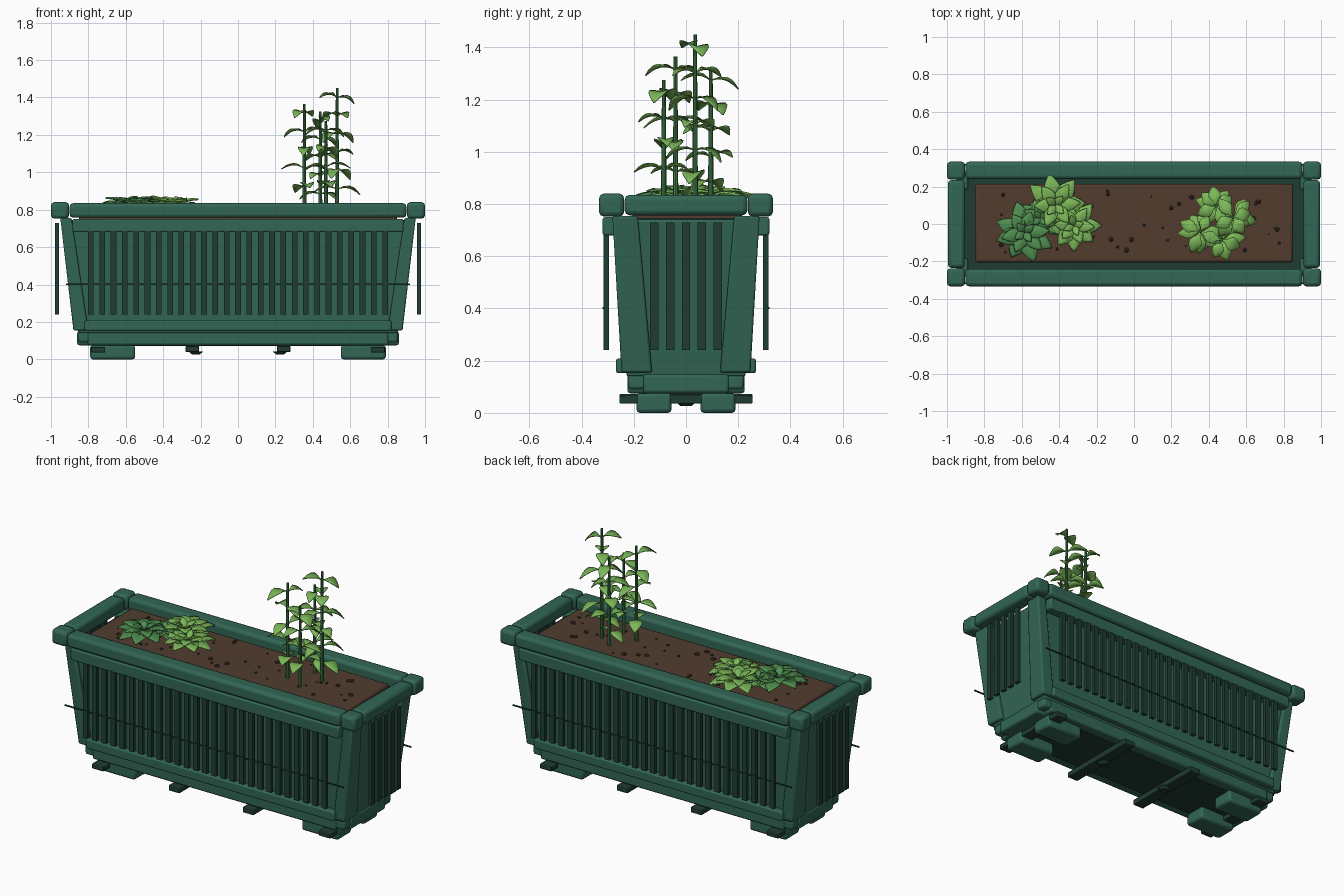
import bpy, bmesh, math, random
from mathutils import Matrix, Vector

random.seed(4)
if "Cube" in bpy.data.objects:
    bpy.data.objects.remove(bpy.data.objects["Cube"])


def material(name, rgb):
    m = bpy.data.materials.new(name)
    m.use_nodes = True
    m.diffuse_color = (*rgb, 1)
    m.node_tree.nodes["Principled BSDF"].inputs["Base Color"].default_value = (*rgb, 1)
    return m


GREEN = material("planter green", (.032, .135, .09))
DARK = material("dark green", (.014, .046, .034))
SOIL = material("soil brown", (.085, .046, .028))
PEBBLE = material("pebble brown", (.055, .03, .018))
STEM = material("stem green", (.05, .2, .07))
LEAF = material("leaf green", (.2, .48, .1))
SUCCULENT = material("succulent green", (.08, .27, .08))


def finish(name, bm, mat, mirror="", bevel=0, solid=0, smooth=True):
    bmesh.ops.recalc_face_normals(bm, faces=bm.faces)
    me = bpy.data.meshes.new(name)
    bm.to_mesh(me)
    bm.free()
    me.materials.append(mat)
    ob = bpy.data.objects.new(name, me)
    bpy.context.collection.objects.link(ob)
    if smooth:
        bpy.ops.object.select_all(action="DESELECT")
        ob.select_set(True)
        bpy.context.view_layer.objects.active = ob
        bpy.ops.object.shade_smooth_by_angle(angle=math.radians(40))
    if solid:
        ob.modifiers.new("thickness", "SOLIDIFY").thickness = solid
    if bevel:
        b = ob.modifiers.new("bevel", "BEVEL")
        b.width, b.segments = bevel, 2
    if mirror:
        m = ob.modifiers.new("mirror", "MIRROR")
        m.use_axis = ("x" in mirror, "y" in mirror, False)
        m.use_clip = False
        m.use_mirror_merge = False
    return ob


def add_block(bm, z0, z1, low, high=None):
    """Block between two rectangles given as (x0, x1, y0, y1)."""
    rings = []
    for z, (xa, xb, ya, yb) in ((z0, low), (z1, high or low)):
        rings.append([bm.verts.new((x, y, z)) for x, y in
                      ((xa, ya), (xb, ya), (xb, yb), (xa, yb))])
    a, b = rings
    bm.faces.new(a[::-1])
    bm.faces.new(b)
    for i in range(4):
        j = (i + 1) % 4
        bm.faces.new((a[i], a[j], b[j], b[i]))


def block(name, mat, z0, z1, low, high=None, mirror="", bevel=.008):
    bm = bmesh.new()
    add_block(bm, z0, z1, low, high)
    return finish(name, bm, mat, mirror, bevel)


def around(x, y):
    return (-x, x, -y, y)


# Tapered body and corner posts
block("body", GREEN, .14, .74, around(.855, .228), around(.925, .26))
block("corner_post", GREEN, .155, .755, (.80, .88, .13, .247),
      (.89, .95, .185, .282), "xy")
block("inner_liner", DARK, .73, .746, around(.91, .245), bevel=0)

# Rim with separate corner caps
block("rim_corner", GREEN, .752, .84, (.903, 1, .237, .333), mirror="xy", bevel=.018)
block("rim_long", GREEN, .757, .835, (-.9, .9, .24, .333), mirror="y", bevel=.018)
block("rim_end", GREEN, .757, .835, (.905, .995, -.235, .235), mirror="x", bevel=.018)

# Rails, base and underside
block("upper_rail", GREEN, .68, .75, (-.885, .885, .255, .319), mirror="y")
block("lower_rail", GREEN, .152, .208, (-.82, .82, .22, .268), mirror="y")
block("base_long", GREEN, .075, .15, around(.805, .225), bevel=.012)
block("base_end", GREEN, .075, .15, around(.86, .165), bevel=.012)
block("base_corner", GREEN, .09, .145, (.79, .855, .155, .222), mirror="xy", bevel=.012)
block("bottom_panel", DARK, .07, .078, around(.77, .165), bevel=0)

# Feet, cross bars and knobs
block("foot", GREEN, 0, .076, (.55, .79, .055, .19), mirror="xy", bevel=.014)
block("outer_cross_bar", DARK, .036, .066, (.71, .785, -.255, .255), mirror="x", bevel=.004)
block("inner_cross_bar", DARK, .04, .072, (.208, .28, -.255, .255), mirror="x", bevel=.004)
bm = bmesh.new()
bmesh.ops.create_cone(bm, cap_ends=True, segments=16, radius1=.022, radius2=.038,
                      depth=.014, matrix=Matrix.Translation((.225, 0, .034)))
finish("knob", bm, DARK, "x")

# Upright slats standing off the walls
bm = bmesh.new()
for i in range(27):
    x = (i - 13) * .0605
    add_block(bm, .24, .735, (x - .015, x + .015, .295, .316))
finish("long_side_slats", bm, DARK, "y", smooth=False)
bm = bmesh.new()
for i in range(5):
    y = (i - 2) * .0605
    add_block(bm, .24, .73, (.957, .978, y - .016, y + .016))
finish("end_slats", bm, DARK, "x", smooth=False)
block("side_wire", DARK, .398, .405, (-.92, .92, .313, .32), mirror="y", bevel=0)

# Soil bed with scattered pebbles
TOP = .80
block("soil", SOIL, .7, TOP, (-.85, .85, -.205, .215), bevel=.012)
bm = bmesh.new()
for i in range(48):
    place = Vector((random.uniform(-.78, .78), random.uniform(-.17, .18), TOP + .002))
    r = random.uniform(.006, .016)
    bmesh.ops.create_icosphere(bm, subdivisions=1, radius=r,
                               matrix=Matrix.Translation(place) @ Matrix.Diagonal((1, 1, .8, 1)))
finish("pebbles", bm, PEBBLE, smooth=False)


def add_leaf(bm, place, turn, tilt, length, width, shape, droop):
    """Cupped leaf strip running outward from a point."""
    frame = (Matrix.Translation(place) @ Matrix.Rotation(turn, 4, "Z")
             @ Matrix.Rotation(-tilt, 4, "Y"))
    rows = []
    for i, s in enumerate(shape):
        t = i / (len(shape) - 1)
        w = width * s / 2
        rise = droop * (t - 1.6 * t * t) * length
        rows.append([bm.verts.new(frame @ Vector((t * length, k * w, rise + abs(k) * w * .3)))
                     for k in (-1, 0, 1)])
    for a, b in zip(rows, rows[1:]):
        for k in (0, 1):
            bm.faces.new((a[k], b[k], b[k + 1], a[k + 1]))


PADDLE = (.12, .2, .65, 1, .95, .6, .06)
POINTED = (.3, .55, .85, 1, .85, .5, .03)

# Upright leafy stems
stems, leaves = bmesh.new(), bmesh.new()
for n, (x, y, top) in enumerate(((.53, .035, 1.45), (.355, -.04, 1.365),
                                 (.44, .095, 1.325), (.47, -.085, 1.275))):
    depth = top - TOP + .02
    bmesh.ops.create_cone(stems, cap_ends=True, segments=8, radius1=.011, radius2=.007,
                          depth=depth, matrix=Matrix.Translation((x, y, top - depth / 2)))
    z, turn = top - .05, n * .8 + .3
    while z > TOP + .06:
        for side in (0, math.pi):
            add_leaf(leaves, (x, y, z), turn + side + random.uniform(-.25, .25),
                     random.uniform(-.1, .3), random.uniform(.09, .13),
                     random.uniform(.058, .075), PADDLE, .45)
        z -= .098
        turn += math.pi / 2 + .2
finish("plant_stems", stems, STEM)
finish("plant_leaves", leaves, LEAF, solid=.004)

# Low rosettes
for name, mat, x, y, size in (("rosette_left", SUCCULENT, -.585, -.045, 1.0),
                              ("rosette_back", LEAF, -.42, .1, 1.0),
                              ("rosette_front", LEAF, -.32, -.01, .85),
                              ("rosette_small", SUCCULENT, -.5, .03, .75)):
    bm = bmesh.new()
    for count, tilt, length, lift in ((8, .1, .165, .02), (6, .3, .125, .03), (4, .6, .075, .035)):
        start = random.uniform(0, 1)
        for i in range(count):
            add_leaf(bm, (x, y, TOP + lift), start + i * math.tau / count + random.uniform(-.1, .1),
                     tilt + random.uniform(-.05, .08), length * size * random.uniform(.88, 1.1),
                     length * size * .55, POINTED, .15)
    finish(name, bm, mat, solid=.008)
